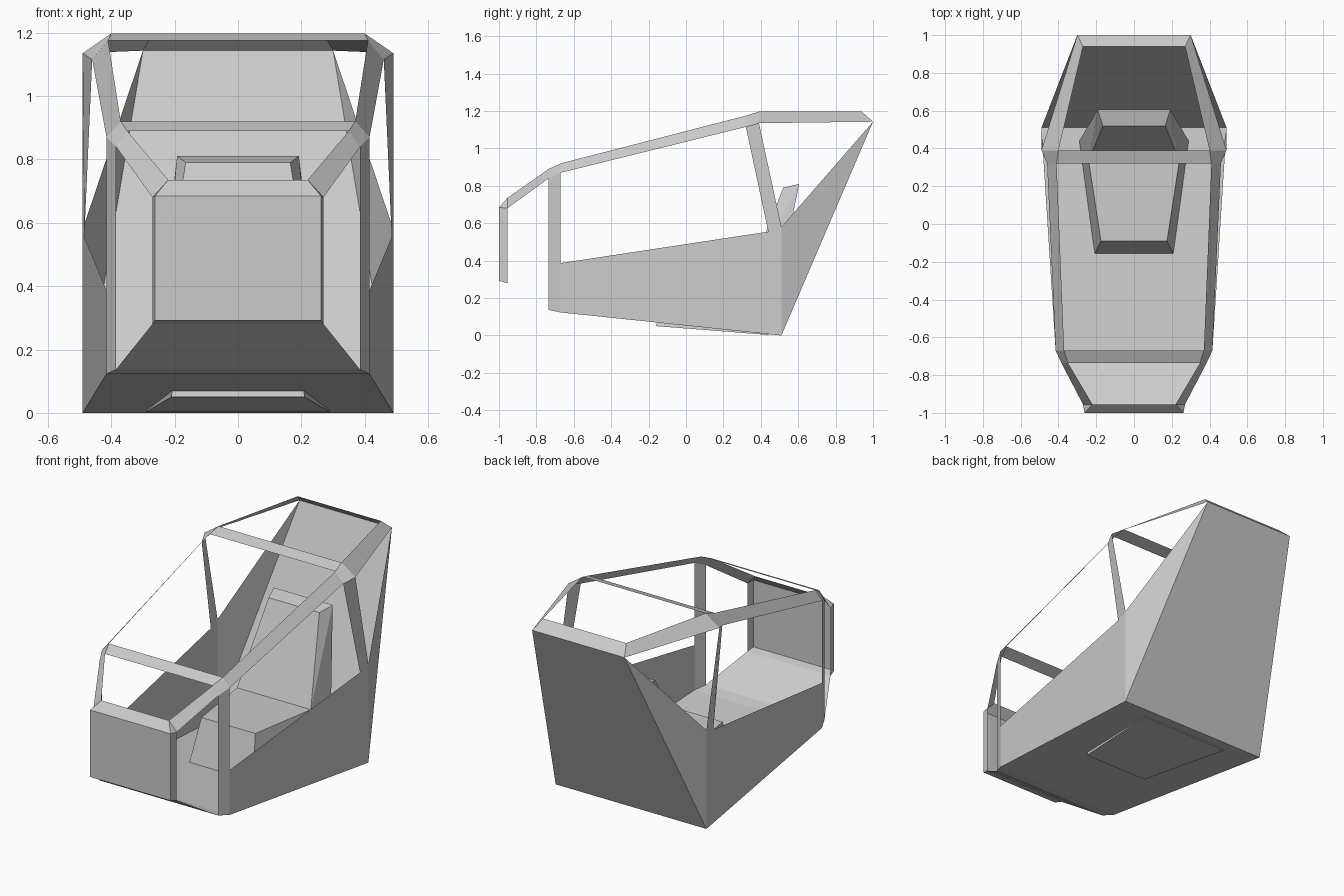
import bpy, bmesh
from mathutils import Vector

if "Cube" in bpy.data.objects:
    bpy.data.objects.remove(bpy.data.objects["Cube"])


def flip(p):
    return (-p[0], p[1], p[2])


def sheet(name, faces):
    """Object made from flat faces given as point lists."""
    bm = bmesh.new()
    for f in faces:
        bm.faces.new([bm.verts.new(p) for p in f])
    bmesh.ops.remove_doubles(bm, verts=bm.verts, dist=0.0005)
    bmesh.ops.recalc_face_normals(bm, faces=bm.faces)
    me = bpy.data.meshes.new(name)
    bm.to_mesh(me)
    bm.free()
    ob = bpy.data.objects.new(name, me)
    bpy.context.collection.objects.link(ob)
    return ob


def ribbon(a, b):
    return [[a[i], a[i + 1], b[i + 1], b[i]] for i in range(len(a) - 1)]


def across(path):
    """Full-width strip between a path and its mirror image."""
    return ribbon(path, [flip(p) for p in path])


def both(faces):
    return faces + [[flip(p) for p in reversed(f)] for f in faces]


# Key points on the right half of the cab
nose_top, nose_edge = (.22, -.955, .735), (.262, -1, .685)
nose_side = (.27, -.955, .68)
nose_low, nose_low_side = (.262, -1, .292), (.27, -.955, .28)
brow_f, brow_r = (.35, -.735, .89), (.37, -.67, .92)
post_f, post_r = (.385, -.735, .84), (.415, -.67, .87)
post_f_low, post_r_low = (.385, -.735, .137), (.415, -.67, .123)
roof_f, roof_r = (.41, .32, 1.175), (.40, .39, 1.197)
rail_f, rail_r = (.46, .32, 1.115), (.49, .39, 1.135)
tail_top, tail_edge = (.27, .94, 1.197), (.30, 1, 1.143)
sill_f, sill_m, sill_r = (.415, -.67, .387), (.485, .44, .555), (.49, .51, .58)
heel = (.49, .51, 0)

# Closed panels
sheet("front_panel", across([nose_edge, nose_low]))
sheet("floor", across([nose_low, nose_low_side, post_f_low, post_r_low, heel]))
sheet("rear_panel", across([heel, tail_edge]))
sheet("side_panels", both([
    [post_r_low, heel, sill_r, sill_m, sill_f],
    [heel, tail_edge, sill_r],
]))

# Flat frame strips around the open windows
sheet("cross_beams", across([nose_edge, nose_top]) + across([brow_f, brow_r])
      + across([roof_f, roof_r]) + across([tail_top, tail_edge]))
sheet("roof_rails", both(
    ribbon([nose_top, brow_f, brow_r, roof_f, roof_r, tail_top],
           [nose_side, post_f, post_r, rail_f, rail_r, tail_edge])
    + [[nose_top, nose_edge, nose_side]]))
sheet("window_posts", both([
    [nose_edge, nose_low, nose_low_side, nose_side],
    [post_f, post_f_low, post_r_low, post_r],
    [rail_f, sill_m, sill_r, rail_r],
]))

# Seat: closed profile with varying half width
profile = [(.21, -.16, .05), (.175, -.09, .316), (.24, .333, .312),
           (.165, .52, .79), (.192, .605, .81), (.29, .44, .003)]
p0, p1, p2, p3, p4, p5 = profile
sheet("seat", across(profile + [p0])
      + both([[p0, p1, p2], [p0, p2, p5], [p2, p3, p4], [p2, p4, p5]]))
